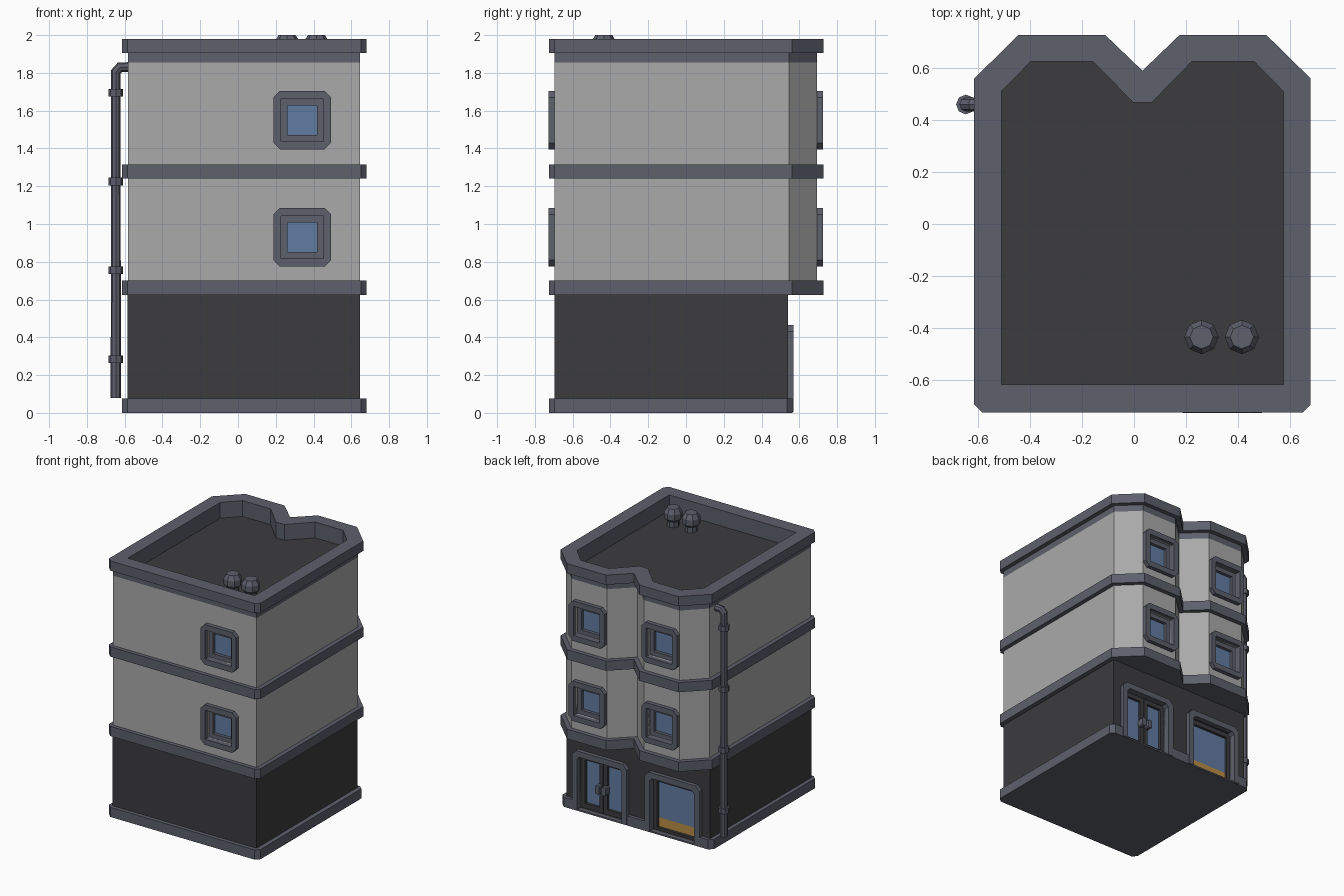
import bpy, bmesh
from math import pi
from mathutils import Matrix, Vector

if "Cube" in bpy.data.objects:
    bpy.data.objects.remove(bpy.data.objects["Cube"])

def material(name, rgb):
    m = bpy.data.materials.new(name)
    m.diffuse_color = (*rgb, 1)
    m.use_nodes = True
    m.node_tree.nodes["Principled BSDF"].inputs["Base Color"].default_value = m.diffuse_color
    return m

WALL = material("plaster", (0.40, 0.40, 0.40))
DARK = material("dark_stone", (0.045, 0.045, 0.05))
TRIM = material("trim", (0.11, 0.115, 0.15))
GLASS = material("glass", (0.12, 0.20, 0.36))
AMBER = material("amber", (0.50, 0.27, 0.06))

def finish(name, bm, mat):
    bmesh.ops.recalc_face_normals(bm, faces=bm.faces)
    me = bpy.data.meshes.new(name)
    bm.to_mesh(me)
    bm.free()
    ob = bpy.data.objects.new(name, me)
    bpy.context.collection.objects.link(ob)
    me.materials.append(mat)
    return ob

def prism(name, loops, z0, z1, mat, matrix=Matrix()):
    """Extrude an outline (further loops are holes) from z0 to z1."""
    bm = bmesh.new()
    for loop in loops:
        vs = [bm.verts.new((x, y, z0)) for x, y in loop]
        for a, b in zip(vs, vs[1:] + vs[:1]):
            bm.edges.new((a, b))
    bmesh.ops.triangle_fill(bm, use_beauty=True, edges=bm.edges[:])
    ext = bmesh.ops.extrude_face_region(bm, geom=bm.faces[:], use_keep_orig=True)
    moved = [g for g in ext["geom"] if isinstance(g, bmesh.types.BMVert)]
    bmesh.ops.translate(bm, verts=moved, vec=(0, 0, z1 - z0))
    bm.transform(matrix)
    return finish(name, bm, mat)

def rect(x0, x1, y0, y1, c=0):
    if not c:
        return [(x0, y0), (x1, y0), (x1, y1), (x0, y1)]
    return [(x0 + c, y0), (x1 - c, y0), (x1, y0 + c), (x1, y1 - c),
            (x1 - c, y1), (x0 + c, y1), (x0, y1 - c), (x0, y0 + c)]

def cut(ob, cutters):
    bpy.context.view_layer.objects.active = ob
    for c in cutters:
        m = ob.modifiers.new("opening", 'BOOLEAN')
        m.operation, m.solver, m.object = 'DIFFERENCE', 'EXACT', c
        bpy.ops.object.modifier_apply(modifier=m.name)

def cylinders(name, segments, mat):
    """Eight-sided tapering pieces: (x, y, z0, z1, r0, r1)."""
    bm = bmesh.new()
    for x, y, z0, z1, r0, r1 in segments:
        bmesh.ops.create_cone(bm, cap_ends=True, segments=8, radius1=r0, radius2=r1,
                              depth=z1 - z0, matrix=Matrix.Translation((x, y, (z0 + z1) / 2)))
    return finish(name, bm, mat)

def facing(x, y, z, back):
    """Local x/y lie on the facade, local z points outwards."""
    return (Matrix.Translation((x, y, z)) @ Matrix.Rotation(pi if back else 0, 4, 'Z')
            @ Matrix.Rotation(pi / 2, 4, 'X'))

# Plan outlines, mirrored about the notch axis
CX = 0.0325
def plan(half):
    return [(CX + x, y) for x, y in half] + [(CX - x, y) for x, y in reversed(half) if x > 0]

BAND = plan([(0.6175, -0.725), (0.6475, -0.695), (0.6475, 0.56), (0.4775, 0.727),
             (0.1425, 0.727), (0, 0.59)])
BAND[0] = (BAND[0][0], -0.725)
BAND[-1] = (CX - 0.6175, -0.725)
BODY = plan([(0.6145, -0.695), (0.6145, 0.545), (0.463, 0.693), (0.157, 0.693), (0, 0.545)])
INNER = plan([(0.5425, -0.617), (0.5425, 0.51), (0.43, 0.625), (0.19, 0.625), (0.036, 0.468)])

# Walls, bands and roof rim
ground = prism("ground_floor", [rect(-0.585, 0.645, -0.695, 0.54)], 0.01, 0.63, DARK)
base = prism("base_band", [rect(-0.615, 0.68, -0.725, 0.565, 0.03)], 0, 0.075, TRIM)
upper = prism("upper_walls", [BODY], 0.69, 1.855, WALL)
prism("lower_band", [BAND], 0.625, 0.7, TRIM)
prism("middle_band", [BAND], 1.24, 1.315, TRIM)
prism("roof_floor", [INNER], 1.84, 1.858, DARK)
prism("roof_collar", [BODY, INNER], 1.855, 1.905, TRIM)
prism("roof_rim", [BAND, INNER], 1.905, 1.98, TRIM)

# Upper windows
HOLE = rect(-0.112, 0.112, -0.112, 0.112)
cutters = []
for x, y, back in ((0.34, -0.695, False), (0.343, 0.693, True), (-0.278, 0.693, True)):
    for z in (0.93, 1.55):
        M = facing(x, y, z, back)
        prism("window_frame", [rect(-0.153, 0.153, -0.155, 0.155, 0.035), HOLE], -0.01, 0.032, TRIM, M)
        prism("window_sash", [HOLE, rect(-0.078, 0.078, -0.078, 0.078)], -0.06, -0.015, TRIM, M)
        prism("window_glass", [rect(-0.09, 0.09, -0.09, 0.09)], -0.06, -0.04, GLASS, M)
        cutters.append(prism("cutter", [HOLE], -0.06, 0.06, DARK, M))
cut(upper, cutters)

# Shop window and entrance on the ground floor
ARCH = [(-0.235, 0.005), (-0.235, 0.43), (-0.2, 0.465), (0.2, 0.465), (0.235, 0.43), (0.235, 0.005),
        (0.19, 0.005), (0.19, 0.4), (0.17, 0.42), (-0.17, 0.42), (-0.19, 0.4), (-0.19, 0.005)]
OPEN = rect(-0.19, 0.19, 0.012, 0.42)
shop, door = facing(-0.278, 0.54, 0, True), facing(0.343, 0.54, 0, True)
low_cutters = []
for M in (shop, door):
    prism("opening_frame", [ARCH], -0.02, 0.03, TRIM, M)
    low_cutters.append(prism("cutter", [OPEN], -0.06, 0.1, DARK, M))
cut(ground, low_cutters)
cut(base, low_cutters)
for c in cutters + low_cutters:
    bpy.data.objects.remove(c)

prism("shop_sash", [OPEN, rect(-0.16, 0.16, 0.03, 0.385)], -0.06, -0.02, DARK, shop)
prism("shop_glass", [rect(-0.17, 0.17, 0.1, 0.39)], -0.06, -0.04, GLASS, shop)
prism("shop_panel", [rect(-0.17, 0.17, 0.02, 0.1)], -0.06, -0.04, AMBER, shop)
for s in (-1, 1):
    a, b = sorted((s * 0.003, s * 0.19))
    g0, g1 = sorted((s * 0.035, s * 0.155))
    h0, h1 = sorted((s * 0.008, s * 0.045))
    prism("door_leaf", [rect(a, b, 0.012, 0.42), rect(g0, g1, 0.05, 0.385)], -0.06, -0.02, DARK, door)
    prism("door_glass", [rect(g0 - 0.01, g1 + 0.01, 0.04, 0.395)], -0.06, -0.04, GLASS, door)
    prism("door_handle", [rect(h0, h1, 0.17, 0.235, 0.008)], -0.03, 0.02, TRIM, door)

# Chimney pots
for x in (0.26, 0.415):
    y = -0.435
    cylinders("chimney_pot", [(x, y, 1.85, 1.90, 0.045, 0.045), (x, y, 1.90, 1.92, 0.045, 0.066),
                              (x, y, 1.92, 1.965, 0.066, 0.066), (x, y, 1.965, 2.0, 0.066, 0.045)], TRIM)

# Drainpipe with elbow and clamps
cu = bpy.data.curves.new("drainpipe", 'CURVE')
cu.dimensions, cu.bevel_depth, cu.bevel_resolution, cu.use_fill_caps = '3D', 0.027, 2, True
path = [(-0.647, 0.08), (-0.647, 1.805), (-0.625, 1.83), (-0.57, 1.83)]
sp = cu.splines.new('POLY')
sp.points.add(len(path) - 1)
for p, (x, z) in zip(sp.points, path):
    p.co = (x, 0.46, z, 1)
pipe = bpy.data.objects.new("drainpipe", cu)
bpy.context.collection.objects.link(pipe)
cu.materials.append(TRIM)
bpy.ops.object.select_all(action='DESELECT')
pipe.select_set(True)
bpy.context.view_layer.objects.active = pipe
bpy.ops.object.convert(target='MESH')
for poly in pipe.data.polygons:
    poly.use_smooth = False
cylinders("pipe_clamps", [(-0.647, 0.46, z - 0.02, z + 0.02, 0.038, 0.038)
                          for z in (0.285, 0.755, 1.225, 1.695)], TRIM)
